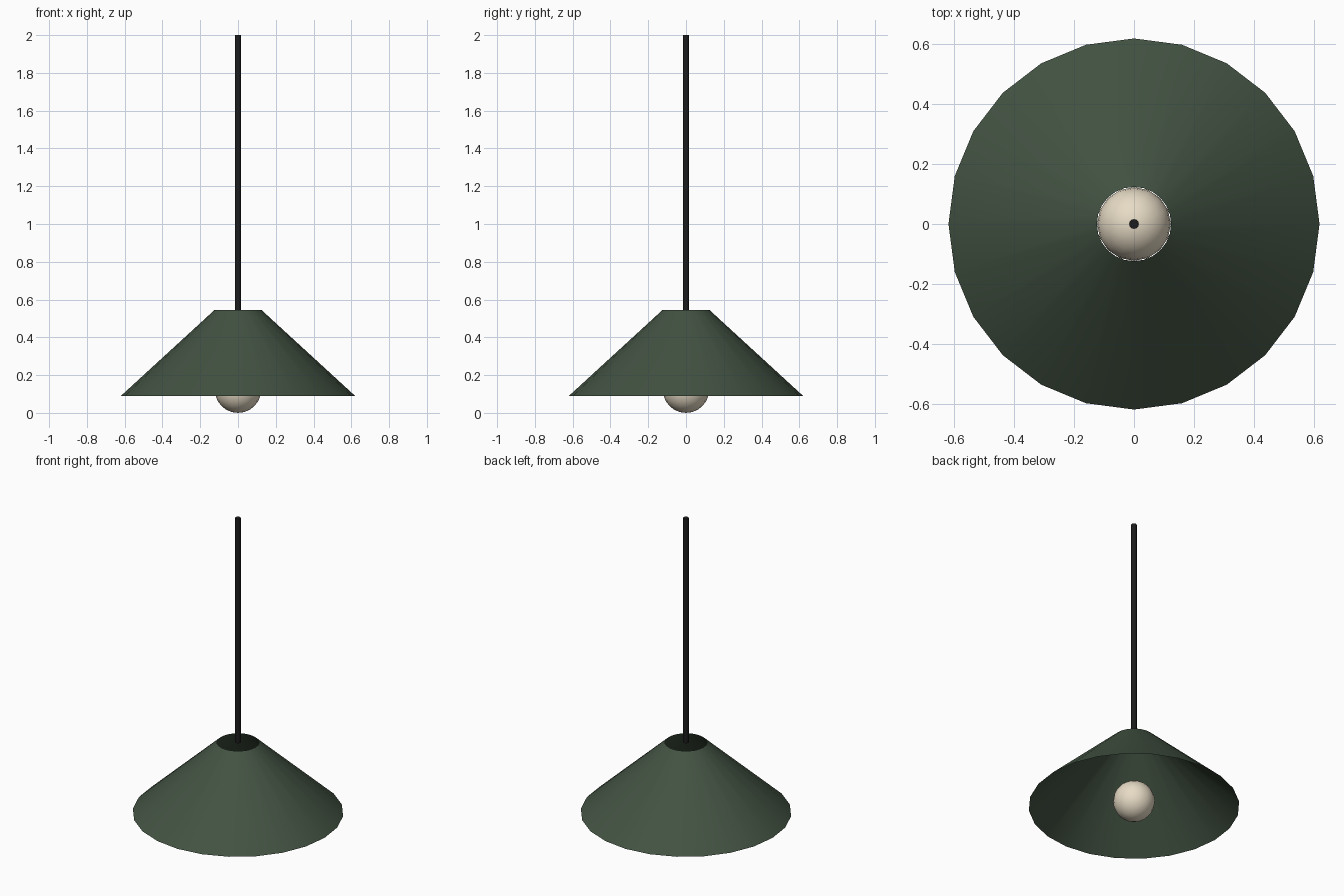
import bpy
import math

if "Cube" in bpy.data.objects:
    bpy.data.objects.remove(bpy.data.objects["Cube"], do_unlink=True)


def material(name, rgb):
    mat = bpy.data.materials.new(name)
    mat.use_nodes = True
    color = (*rgb, 1.0)
    mat.diffuse_color = color
    mat.node_tree.nodes["Principled BSDF"].inputs["Base Color"].default_value = color
    return mat


def finish(name, mat):
    obj = bpy.context.object
    obj.name = obj.data.name = name
    obj.data.materials.append(mat)
    bpy.ops.object.shade_smooth_by_angle(angle=math.radians(40))
    return obj


green = material("dark green", (0.055, 0.085, 0.055))
black = material("black", (0.012, 0.012, 0.012))
cream = material("warm cream", (0.80, 0.71, 0.56))

SHADE_BOTTOM, SHADE_TOP = 0.09, 0.545
CORD_TOP = 2.0
BULB_RADIUS = 0.123

# Open conical shade
bpy.ops.mesh.primitive_cone_add(
    vertices=24, radius1=0.62, radius2=0.124, depth=SHADE_TOP - SHADE_BOTTOM,
    end_fill_type='NOTHING', location=(0, 0, (SHADE_BOTTOM + SHADE_TOP) / 2))
finish("lamp_shade", green)

# Hanging cord ending at the collar of the shade
bpy.ops.mesh.primitive_cylinder_add(
    vertices=12, radius=0.0165, depth=CORD_TOP - SHADE_TOP,
    location=(0, 0, (CORD_TOP + SHADE_TOP) / 2))
finish("hanging_cord", black)

# Round bulb
bpy.ops.mesh.primitive_uv_sphere_add(
    segments=16, ring_count=12, radius=BULB_RADIUS, location=(0, 0, BULB_RADIUS))
finish("bulb", cream)
